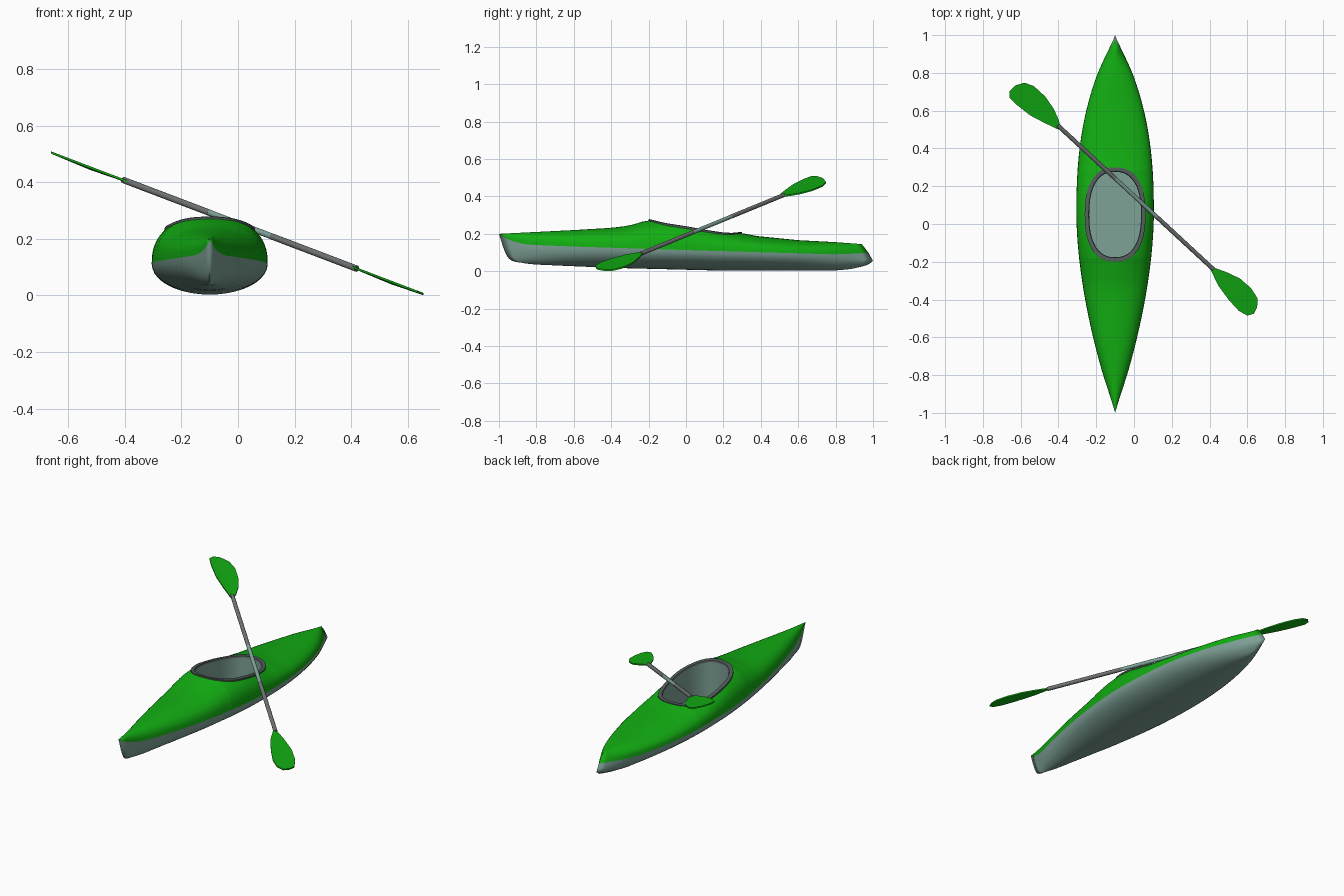
import bpy, bmesh, math
from mathutils import Vector

if "Cube" in bpy.data.objects:
    bpy.data.objects.remove(bpy.data.objects["Cube"])

CX = -0.10          # kayak centre line


def material(name, rgb):
    m = bpy.data.materials.new(name)
    m.diffuse_color = (*rgb, 1)
    m.use_nodes = True
    m.node_tree.nodes["Principled BSDF"].inputs["Base Color"].default_value = m.diffuse_color
    return m


GREEN = material("green", (0.006, 0.42, 0.006))
TEAL = material("grey_teal", (0.21, 0.36, 0.31))
DARK = material("dark_grey", (0.085, 0.105, 0.105))
GREY = material("shaft_grey", (0.16, 0.17, 0.17))


def make(name, verts, faces, mat, angle=40, loc=(0, 0, 0)):
    me = bpy.data.meshes.new(name)
    me.from_pydata(verts, [], faces)
    me.materials.append(mat)
    ob = bpy.data.objects.new(name, me)
    ob.location = loc
    bpy.context.collection.objects.link(ob)
    bpy.ops.object.select_all(action='DESELECT')
    ob.select_set(True)
    bpy.context.view_layer.objects.active = ob
    bpy.ops.object.shade_smooth_by_angle(angle=math.radians(angle))
    return ob


def grid(rows, closed=False):
    """Vertices and faces of a grid of point rows."""
    n, m = len(rows), len(rows[0])
    verts = [p for r in rows for p in r]
    faces = []
    for i in range(n if closed else n - 1):
        k = (i + 1) % n
        for j in range(m - 1):
            faces.append((i * m + j, k * m + j, k * m + j + 1, i * m + j + 1))
    return verts, faces


def interp(pts, v):
    if v <= pts[0][0]:
        return pts[0][1]
    for (a, fa), (b, fb) in zip(pts, pts[1:]):
        if v <= b:
            return fa + (fb - fa) * (v - a) / (b - a)
    return pts[-1][1]


# Profiles along the length: keel, colour seam, deck crown
KEEL = [(-1, .05), (-.9, .04), (-.4, .018), (.2, .003), (.8, .004), (.92, .012), (1, .025)]
SEAM = [(-1, .196), (-.94, .16), (-.85, .142), (-.6, .132), (0, .113), (.8, .09), (1, .098)]
CROWN = [(-1, .2), (-.6, .22), (-.4, .232), (-.3, .244), (-.25, .26), (-.2, .275), (-.15, .262),
         (-.1, .251), (0, .236), (.1, .217), (.2, .202), (.25, .2), (.3, .206), (.36, .19),
         (.6, .166), (1, .145)]
# Raked stem and stern: y at height z
STEM = [(.045, -.9), (.06, -.94), (.08, -.957), (.12, -.975), (.2, -1)]
STERN = [(.025, .94), (.035, .975), (.055, 1), (.1, .975), (.145, .94)]


def half_width(s):
    t = (s - .05) / (.95 if s > .05 else 1.05)
    return .205 * (1 - abs(t) ** (2.5 if t > 0 else 1.75))


def rake(s, z):
    if s < -.8:
        return -.8 + (-.8 - s) / .2 * (interp(STEM, z) + .8)
    if s > .8:
        return .8 + (s - .8) / .2 * (interp(STERN, z) - .8)
    return s


def opening(s, rx=.15, ry=.24):
    d = abs((s - .05) / ry)
    return rx * (1 - d ** 2.4) ** (1 / 2.4) if d < 1 else 0


stations = [-1 + .81 * i / 18 for i in range(18)]
stations += [.05 - .24 * math.cos(math.pi * i / 24) for i in range(25)]
stations += [.29 + .71 * i / 16 for i in range(1, 17)]

hull_rows, deck_rows = [], []
for s in stations:
    w, zk, zs, zt = half_width(s), interp(KEEL, s), interp(SEAM, s), interp(CROWN, s)
    row = []
    for j in range(11):
        a = math.pi / 2 * j / 10
        z = zs - (zs - zk) * math.cos(a)
        row.append((w * math.sin(a), rake(s, z), z))
    hull_rows.append(row)
    # deck stops at the cockpit opening
    c = opening(s)
    top = math.acos(min(1, c / w)) if w > 1e-6 else math.pi / 2
    row = []
    for j in range(11):
        a = top * j / 10
        z = zs + (zt - zs) * (math.sin(a) / math.sin(top)) ** .75
        row.append((w * math.cos(a), rake(s, z), z))
    deck_rows.append(row)

for name, rows, mat in (("hull", hull_rows, TEAL), ("deck", deck_rows, GREEN)):
    ob = make(name, *grid(rows), mat, 50, (CX, 0, 0))
    mod = ob.modifiers.new("mirror", 'MIRROR')
    mod.merge_threshold = .0005


# Cockpit rim and tub
def loop(rx, ry, dz=0, z=None, n=48):
    pts = []
    for i in range(n):
        a = 2 * math.pi * i / n
        c, s = math.cos(a), math.sin(a)
        x = rx * math.copysign(abs(c) ** (2 / 2.4), c)
        y = .05 + ry * math.copysign(abs(s) ** (2 / 2.4), s)
        pts.append((x, y, interp(CROWN, y) + dz if z is None else z))
    return pts


rings = [loop(.161, .25, -.008), loop(.161, .25, .002), loop(.155, .245, .005),
         loop(.14, .229, .004), loop(.137, .226, -.006)]
make("cockpit_rim", *grid(list(zip(*rings))[::-1], True)[:1],
     [f[::-1] for f in grid(list(zip(*rings))[::-1], True)[1]], DARK, 40, (CX, 0, 0))

wall = [loop(.137, .226, -.005), loop(.139, .228, z=.05)]
verts, faces = grid(list(zip(*wall)), True)
make("cockpit_wall", verts, faces, TEAL, 40, (CX, 0, 0))
make("cockpit_floor", wall[1], [tuple(range(48))], TEAL, 40, (CX, 0, 0))


# Paddle
def paddle_z(x):
    return .254 - .38 * x


def rod(name, p, q, r, mat):
    p, q = Vector(p), Vector(q)
    rot = (q - p).to_track_quat('Z', 'Y')
    ends = []
    for e in (p, q):
        ends.append([tuple(e + rot @ Vector((r * math.cos(k * math.pi / 6), r * math.sin(k * math.pi / 6), 0)))
                     for k in range(12)])
    faces = [(k, (k + 1) % 12, 12 + (k + 1) % 12, 12 + k) for k in range(12)]
    faces += [tuple(range(11, -1, -1)), tuple(range(12, 24))]
    make(name, ends[0] + ends[1], faces, mat)


def on_shaft(x):
    return (x, .149 - .925 * x, paddle_z(x))


rod("shaft_left", on_shaft(-.405), on_shaft(-.1), .0115, GREY)
rod("shaft_middle", on_shaft(-.1), on_shaft(.12), .011, TEAL)
rod("shaft_right", on_shaft(.12), on_shaft(.42), .0115, GREY)

BLADES = {
    "blade_left": [(-.385, .498), (-.398, .55), (-.425, .61), (-.47, .675), (-.53, .73), (-.58, .748),
                   (-.63, .733), (-.658, .703), (-.66, .67), (-.62, .63), (-.55, .575), (-.47, .533),
                   (-.4, .5)],
    "blade_right": [(.405, -.24), (.415, -.228), (.49, -.255), (.56, -.288), (.62, -.34), (.655, -.395),
                    (.652, -.44), (.635, -.475), (.6, -.485), (.555, -.46), (.5, -.4), (.445, -.325)],
}
for name, outline in BLADES.items():
    n = len(outline)
    if sum(outline[i - 1][0] * outline[i][1] - outline[i][0] * outline[i - 1][1] for i in range(n)) < 0:
        outline = outline[::-1]
    mx, my = (sum(p[k] for p in outline) / n for k in (0, 1))
    t = .004
    verts = [(x, y, paddle_z(x) + t) for x, y in outline] + [(x, y, paddle_z(x) - t) for x, y in outline]
    verts += [(mx, my, paddle_z(mx) + .002), (mx, my, paddle_z(mx) - .009)]   # slightly cupped
    faces = []
    for i in range(n):
        k = (i + 1) % n
        faces += [(i, k, 2 * n), (n + k, n + i, 2 * n + 1), (n + i, n + k, k, i)]
    make(name, verts, faces, GREEN)
